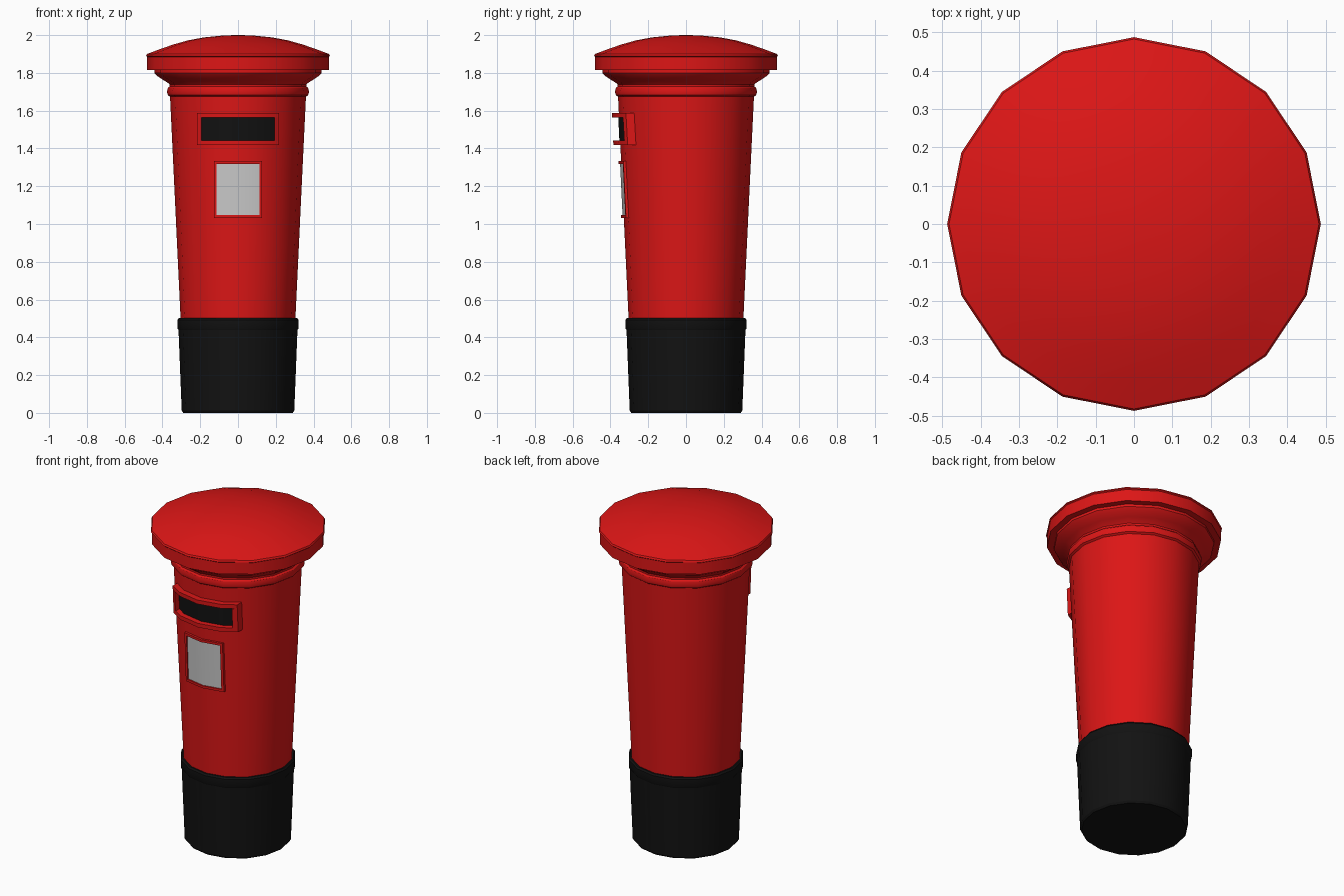
import bpy, bmesh, math

if "Cube" in bpy.data.objects:
    bpy.data.objects.remove(bpy.data.objects["Cube"])

SIDES = 16
STEP = 2 * math.pi / SIDES


def material(name, rgb):
    m = bpy.data.materials.new(name)
    m.diffuse_color = (*rgb, 1)
    m.use_nodes = True
    m.node_tree.nodes["Principled BSDF"].inputs["Base Color"].default_value = m.diffuse_color
    return m


RED = material("red_paint", (0.72, 0.008, 0.008))
BLACK = material("black_paint", (0.006, 0.006, 0.006))


def finish(name, bm, mat):
    bmesh.ops.remove_doubles(bm, verts=bm.verts, dist=1e-5)
    bmesh.ops.recalc_face_normals(bm, faces=bm.faces)
    me = bpy.data.meshes.new(name)
    bm.to_mesh(me)
    bm.free()
    if mat:
        me.materials.append(mat)
    ob = bpy.data.objects.new(name, me)
    bpy.context.collection.objects.link(ob)
    bpy.ops.object.select_all(action='DESELECT')
    ob.select_set(True)
    bpy.context.view_layer.objects.active = ob
    bpy.ops.object.shade_smooth_by_angle(angle=math.radians(30))
    return ob


def lathe(name, profile, mat):
    """Revolve (radius, z) points into a capped 16-sided solid."""
    bm = bmesh.new()
    rings = [[bm.verts.new((r * math.cos(i * STEP), r * math.sin(i * STEP), z))
              for i in range(SIDES)] for r, z in profile]
    for a, b in zip(rings, rings[1:]):
        for i in range(SIDES):
            j = (i + 1) % SIDES
            bm.faces.new((a[i], a[j], b[j], b[i]))
    bm.faces.new(rings[0])
    bm.faces.new(rings[-1])
    return finish(name, bm, mat)


def body_radius(z):
    return 0.304 + (z - 0.5) * (0.36 - 0.304) / 1.18


def front_y(x, r):
    """y of the 16-sided front surface of radius r at x."""
    x = abs(x)
    k = 0
    while x > r * math.sin((k + 1) * STEP):
        k += 1
    xa, xb = r * math.sin(k * STEP), r * math.sin((k + 1) * STEP)
    ya, yb = r * math.cos(k * STEP), r * math.cos((k + 1) * STEP)
    return -(ya + (yb - ya) * (x - xa) / (xb - xa))


def add_strip(bm, x0, x1, z0, z1, inner, outer):
    """Thick strip wrapped round the front of the body."""
    bend = body_radius((z0 + z1) / 2) * math.sin(STEP)
    xs = [x0] + [b for b in (-bend, 0, bend) if x0 < b < x1] + [x1]
    cols = []
    for x in xs:
        cols.append([bm.verts.new((x, front_y(x, body_radius(z) + d), z))
                     for z, d in ((z0, inner), (z0, outer), (z1, outer), (z1, inner))])
    for a, b in zip(cols, cols[1:]):
        for i in range(4):
            j = (i + 1) % 4
            bm.faces.new((a[i], a[j], b[j], b[i]))
    bm.faces.new(cols[0])
    bm.faces.new(cols[-1])


def strip(name, mat, *args):
    bm = bmesh.new()
    add_strip(bm, *args)
    return finish(name, bm, mat)


def frame(name, w, z0, z1, t, inner, outer):
    """Four wrapped rails round an opening."""
    bm = bmesh.new()
    add_strip(bm, -w, w, z1 - t, z1, inner, outer)
    add_strip(bm, -w, w, z0, z0 + t, inner, outer)
    for x in (-w, w - t):
        add_strip(bm, x, x + t, z0 + t, z1 - t, inner, outer)
    return finish(name, bm, RED)


# Black plinth and its top band
lathe("base", [(0.29, 0), (0.298, 0.012), (0.315, 0.44)], BLACK)
lathe("base_band", [(0.313, 0.435), (0.32, 0.447), (0.32, 0.492), (0.313, 0.502)], BLACK)

# Tapered body with neck ring
lathe("body", [(body_radius(0.49), 0.49), (body_radius(1.75), 1.75)], RED)
lathe("neck_ring", [(0.358, 1.673), (0.371, 1.682), (0.376, 1.70),
                    (0.371, 1.72), (0.358, 1.732)], RED)

# Flared cornice and domed cap
lathe("cornice", [(0.355, 1.73), (0.368, 1.745), (0.395, 1.762),
                  (0.43, 1.785), (0.443, 1.80), (0.443, 1.825)], RED)
lathe("cap", [(0.481, 1.815), (0.481, 1.885), (0.487, 1.89), (0.482, 1.90),
              (0.41, 1.927), (0.34, 1.951), (0.265, 1.972), (0.18, 1.988),
              (0.09, 1.997), (0.02, 2.0)], RED)

# Posting slot
strip("slot_opening", BLACK, -0.2, 0.2, 1.44, 1.57, -0.01, 0.004)
frame("slot_frame", 0.217, 1.418, 1.588, 0.025, -0.01, 0.037)

# Notice plate
strip("notice_plate", None, -0.115, 0.115, 1.045, 1.32, -0.01, 0.006)
frame("notice_frame", 0.128, 1.033, 1.333, 0.015, -0.01, 0.014)
